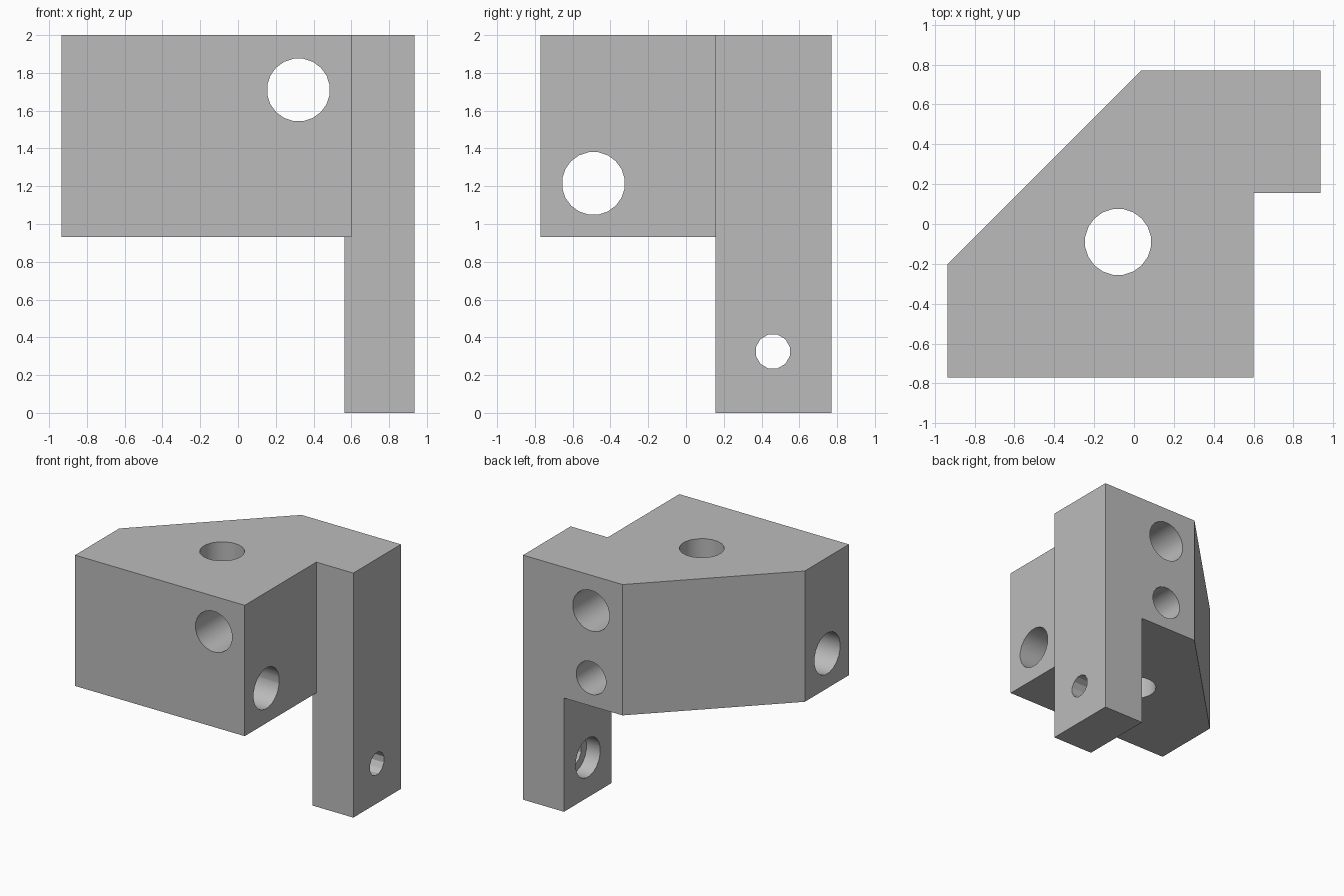
import bpy, bmesh, math
from mathutils import Matrix, Vector

cube = bpy.data.objects.get("Cube")
if cube:
    bpy.data.objects.remove(cube, do_unlink=True)

grey = bpy.data.materials.new("plain grey")
grey.use_nodes = True
colour = (0.5, 0.5, 0.5, 1)
grey.diffuse_color = colour
grey.node_tree.nodes["Principled BSDF"].inputs["Base Color"].default_value = colour


def add_object(name, bm):
    bmesh.ops.recalc_face_normals(bm, faces=bm.faces)
    mesh = bpy.data.meshes.new(name)
    bm.to_mesh(mesh)
    bm.free()
    mesh.materials.append(grey)
    ob = bpy.data.objects.new(name, mesh)
    bpy.context.collection.objects.link(ob)
    return ob


def prism(name, outline, bottom, top):
    bm = bmesh.new()
    face = bm.faces.new([bm.verts.new((x, y, bottom)) for x, y in outline])
    up = bmesh.ops.extrude_face_region(bm, geom=[face])["geom"]
    verts = [v for v in up if isinstance(v, bmesh.types.BMVert)]
    bmesh.ops.translate(bm, verts=verts, vec=(0, 0, top - bottom))
    return add_object(name, bm)


def apply_boolean(ob, other, operation):
    mod = ob.modifiers.new(operation.lower(), 'BOOLEAN')
    mod.operation, mod.solver, mod.object = operation, 'EXACT', other
    bpy.context.view_layer.objects.active = ob
    bpy.ops.object.modifier_apply(modifier=mod.name)
    bpy.data.objects.remove(other, do_unlink=True)


def drill(ob, name, start, end, radius, sides=20):
    a, b = Vector(start), Vector(end)
    turn = (b - a).to_track_quat('Z', 'Y').to_matrix().to_4x4()
    spin = Matrix.Rotation(math.pi / sides, 4, 'Z')
    bm = bmesh.new()
    bmesh.ops.create_cone(bm, cap_ends=True, segments=sides, radius1=radius,
                          radius2=radius, depth=(b - a).length,
                          matrix=Matrix.Translation((a + b) / 2) @ turn @ spin)
    cutter = add_object(name, bm)
    cutter.hide_render = True
    apply_boolean(ob, cutter, 'DIFFERENCE')


# Block with a bevelled back corner and a tab at the back left
bracket = prism("corner_bracket", [(-.935, -.77), (.6, -.77), (.6, .155), (.935, .155),
                                   (.935, .77), (.035, .77), (-.935, -.2)], .93, 2)

# Leg below the tab
leg = prism("leg", [(.565, .155), (.935, .155), (.935, .77), (.565, .77)], 0, 1.2)
apply_boolean(bracket, leg, 'UNION')

# Three through bores, one along each axis
drill(bracket, "cross_bore", (-1.2, -.49, 1.215), (.8, -.49, 1.215), .167)
drill(bracket, "depth_bore", (.32, -1, 1.71), (.32, 1, 1.71), .167)
drill(bracket, "upright_bore", (-.08, -.09, .8), (-.08, -.09, 2.2), .167)

# Blind hole in the back
drill(bracket, "blind_hole", (.32, .15, 1.16), (.32, 1, 1.16), .135)

# Screw hole through the leg, with a counterbore on the inner face
drill(bracket, "screw_hole", (.4, .46, .325), (1.1, .46, .325), .093, 12)
drill(bracket, "counterbore", (.4, .46, .325), (.69, .46, .325), .16)

# Smooth the round bores, keep the corners sharp
bpy.ops.object.select_all(action='DESELECT')
bracket.select_set(True)
bpy.context.view_layer.objects.active = bracket
bpy.ops.object.shade_smooth_by_angle(angle=math.radians(25))
